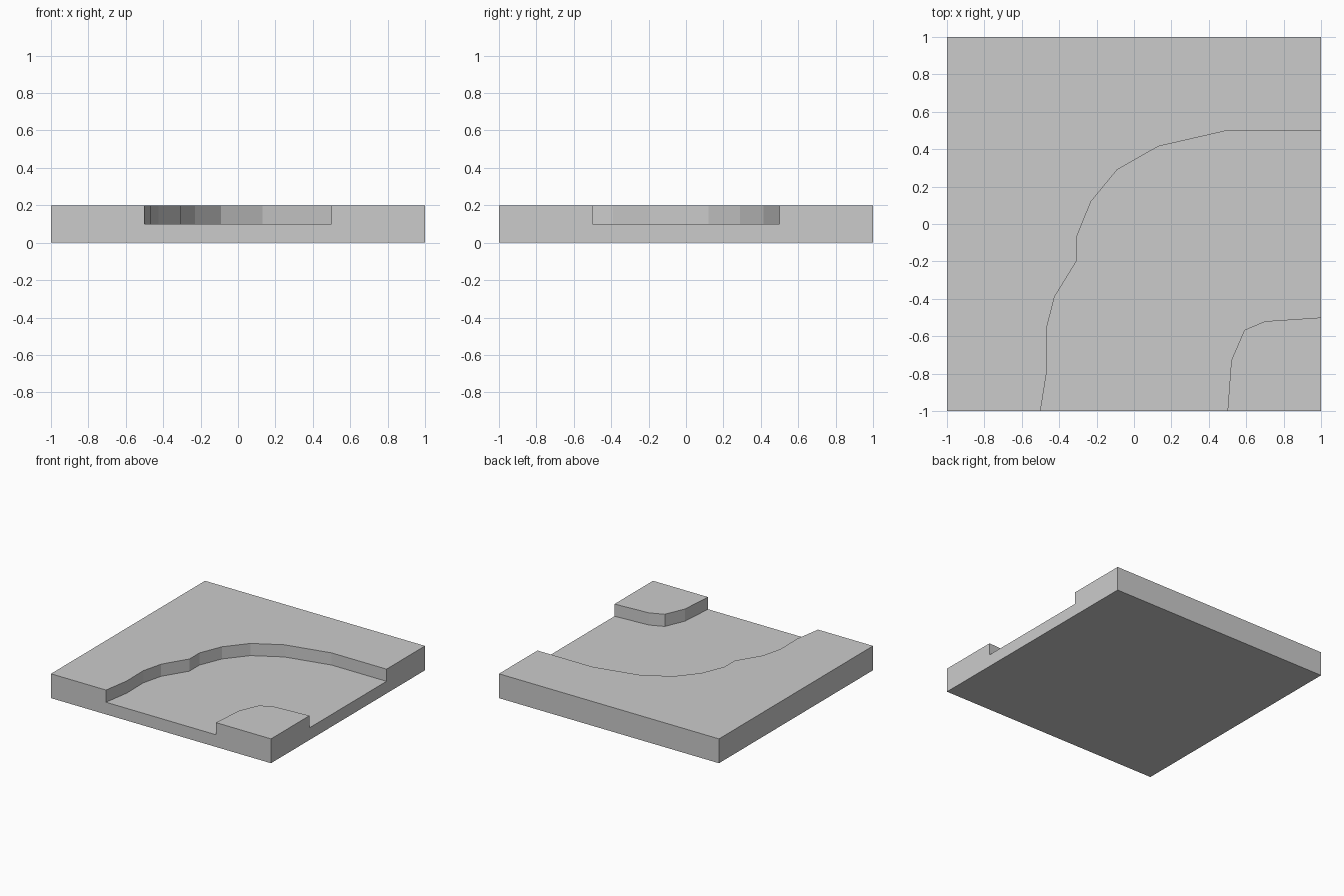
import bpy
import bmesh

cube = bpy.data.objects.get("Cube")
if cube:
    bpy.data.objects.remove(cube, do_unlink=True)

SIZE, HEIGHT, FLOOR, OVER = 1.0, 0.2, 0.1, 1.2

grey = bpy.data.materials.new("stone_grey")
grey.use_nodes = True
colour = (0.6, 0.6, 0.6, 1)
grey.diffuse_color = colour
grey.node_tree.nodes["Principled BSDF"].inputs["Base Color"].default_value = colour


def prism(name, outline, bottom, top):
    """Extrude a flat outline straight up into a closed solid."""
    bm = bmesh.new()
    base = bm.faces.new([bm.verts.new((x, y, bottom)) for x, y in outline])
    grown = bmesh.ops.extrude_face_region(bm, geom=[base], use_keep_orig=True)
    verts = [v for v in grown["geom"] if isinstance(v, bmesh.types.BMVert)]
    bmesh.ops.translate(bm, verts=verts, vec=(0, 0, top - bottom))
    bmesh.ops.recalc_face_normals(bm, faces=bm.faces)
    mesh = bpy.data.meshes.new(name)
    bm.to_mesh(mesh)
    bm.free()
    mesh.materials.append(grey)
    obj = bpy.data.objects.new(name, mesh)
    bpy.context.collection.objects.link(obj)
    return obj


# Square ground tile
square = [(-SIZE, -SIZE), (SIZE, -SIZE), (SIZE, SIZE), (-SIZE, SIZE)]
tile = prism("ground_tile", square, 0, HEIGHT)

# Banks of the curved channel, each running from the front edge to the left edge
outer_bank = [(-0.5, -OVER), (-0.5, -1), (-0.465, -0.78), (-0.468, -0.56),
              (-0.425, -0.39), (-0.305, -0.195), (-0.305, -0.065), (-0.23, 0.12),
              (-0.09, 0.29), (0.13, 0.415), (0.5, 0.5), (OVER, 0.5)]
inner_bank = [(0.5, -OVER), (0.5, -1), (0.52, -0.73), (0.59, -0.567),
              (0.7, -0.52), (1, -0.5), (OVER, -0.5)]
channel = prism("channel_cutter", outer_bank + inner_bank[::-1], FLOOR, HEIGHT + 0.1)
channel.hide_render = True

# Carve the channel, then bake the result and drop the cutter
cut = tile.modifiers.new("channel", 'BOOLEAN')
cut.operation = 'DIFFERENCE'
cut.solver = 'EXACT'
cut.object = channel
bpy.context.view_layer.update()
carved = bpy.data.meshes.new_from_object(
    tile.evaluated_get(bpy.context.evaluated_depsgraph_get()))
tile.modifiers.clear()
tile.data = carved
bpy.data.objects.remove(channel, do_unlink=True)
